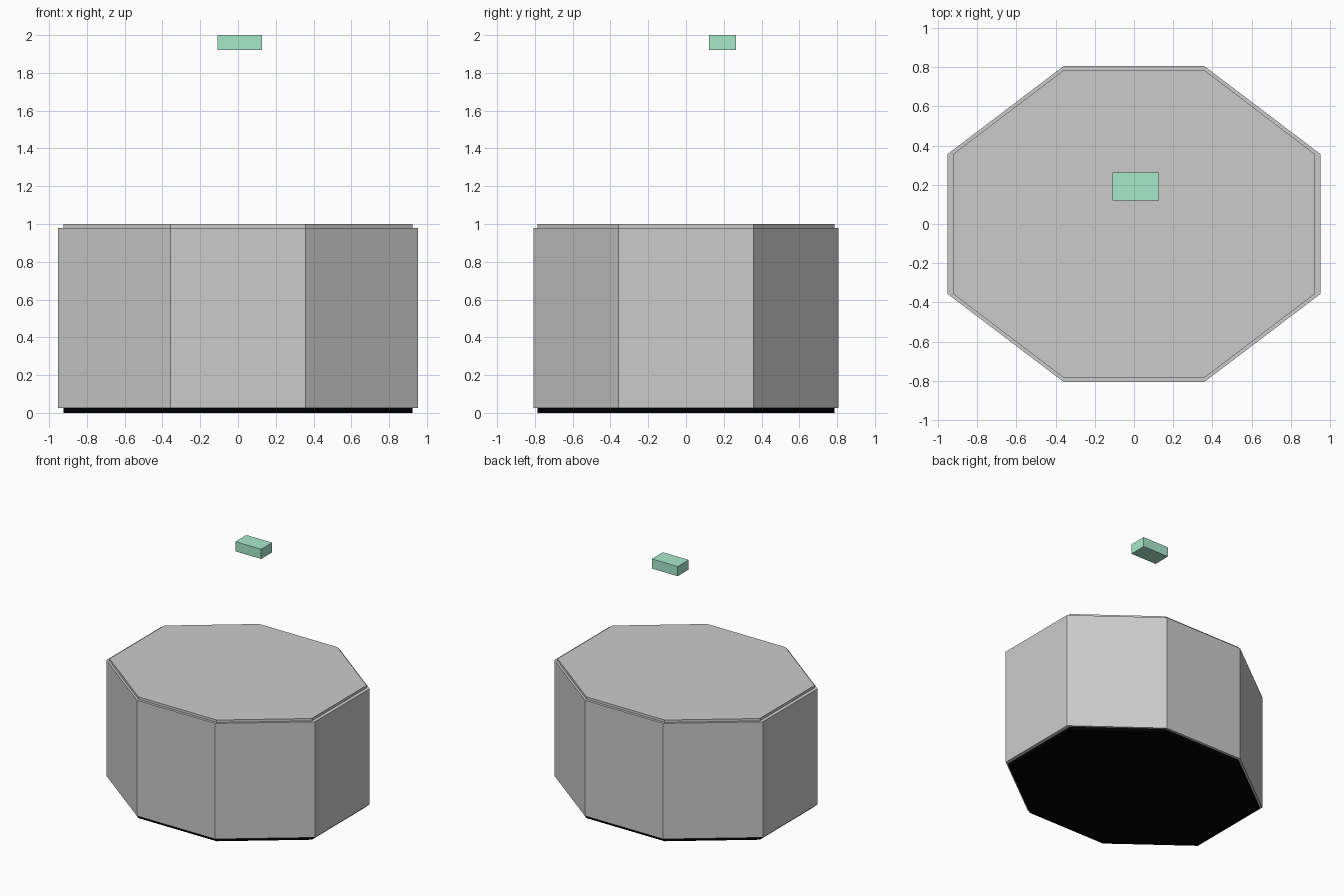
import bpy, bmesh

if "Cube" in bpy.data.objects:
    bpy.data.objects.remove(bpy.data.objects["Cube"])


def material(name, rgb):
    m = bpy.data.materials.new(name)
    m.diffuse_color = (*rgb, 1)
    m.use_nodes = True
    m.node_tree.nodes["Principled BSDF"].inputs["Base Color"].default_value = m.diffuse_color
    return m


def prism(name, outline, z0, z1, mat=None):
    """Extrude a counter-clockwise outline from z0 up to z1."""
    bm = bmesh.new()
    face = bm.faces.new([bm.verts.new((x, y, z0)) for x, y in outline])
    ext = bmesh.ops.extrude_face_region(bm, geom=[face], use_keep_orig=True)
    for v in ext["geom"]:
        if isinstance(v, bmesh.types.BMVert):
            v.co.z = z1
    bmesh.ops.recalc_face_normals(bm, faces=bm.faces)
    me = bpy.data.meshes.new(name)
    bm.to_mesh(me)
    bm.free()
    ob = bpy.data.objects.new(name, me)
    bpy.context.collection.objects.link(ob)
    if mat:
        me.materials.append(mat)
    return ob


def octagon(hx, hy, c=0.357):
    """Octagon with flat sides at +-hx and +-hy, each 2c long."""
    return [(hx, -c), (hx, c), (c, hy), (-c, hy),
            (-hx, c), (-hx, -c), (-c, -hy), (c, -hy)]


black = material("black", (0.0, 0.0, 0.0))
green = material("green", (0.39, 0.81, 0.6))

# Recessed dark base, main body and recessed top plate
prism("base_plate", octagon(0.923, 0.787), 0.0, 0.026, black)
prism("body", octagon(0.952, 0.808), 0.026, 0.98)
prism("top_plate", octagon(0.923, 0.787), 0.98, 1.0)

# Small block floating above
prism("floating_block", [(-0.109, 0.121), (0.127, 0.121),
                         (0.127, 0.264), (-0.109, 0.264)], 1.92, 2.0, green)
